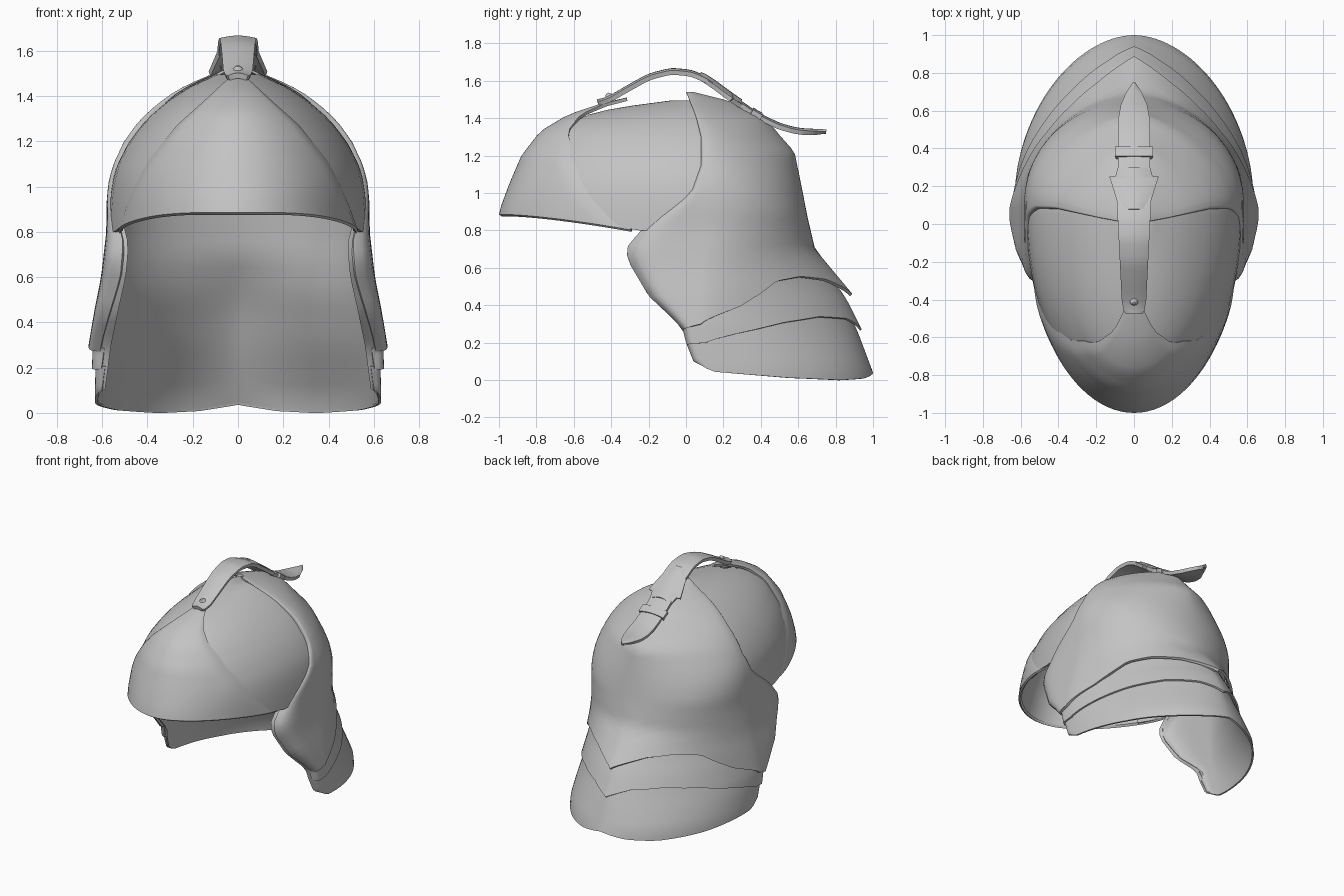
import bpy, bmesh, math
from mathutils import Vector

if "Cube" in bpy.data.objects:
    bpy.data.objects.remove(bpy.data.objects["Cube"])

steel = bpy.data.materials.new("grey_steel")
steel.diffuse_color = (0.55, 0.55, 0.55, 1)
steel.use_nodes = True
steel.node_tree.nodes["Principled BSDF"].inputs["Base Color"].default_value = steel.diffuse_color


def look(table, v):
    """Linear lookup in a list of (key, value) sorted by rising key."""
    if v <= table[0][0]:
        return table[0][1]
    for (a, p), (b, q) in zip(table, table[1:]):
        if v <= b:
            return p + (q - p) * (v - a) / (b - a)
    return table[-1][1]


def grid_object(name, rows, thickness=0.02, closed=False, keep=None, center=(0, 0, 0.6), angle=40):
    """Skin rows of points, face outward, thicken inward."""
    bm = bmesh.new()
    vs = [[bm.verts.new(p) for p in row] for row in rows]
    n = len(rows[0])
    for a, b in zip(vs, vs[1:]):
        for i in range(n if closed else n - 1):
            j = (i + 1) % n
            bm.faces.new((a[i], a[j], b[j], b[i]))
    if closed:
        bm.faces.new(vs[0])
    bmesh.ops.remove_doubles(bm, verts=bm.verts, dist=0.0005)
    bmesh.ops.recalc_face_normals(bm, faces=bm.faces)
    c = Vector(center)
    if sum(f.normal.dot(f.calc_center_median() - c) * f.calc_area() for f in bm.faces) < 0:
        bmesh.ops.reverse_faces(bm, faces=bm.faces)
    if keep:
        gone = [f for f in bm.faces if not keep(f.calc_center_median())]
        bmesh.ops.delete(bm, geom=gone, context='FACES')
    me = bpy.data.meshes.new(name)
    bm.to_mesh(me)
    bm.free()
    ob = bpy.data.objects.new(name, me)
    bpy.context.collection.objects.link(ob)
    me.materials.append(steel)
    bpy.ops.object.select_all(action='DESELECT')
    ob.select_set(True)
    bpy.context.view_layer.objects.active = ob
    if thickness:
        m = ob.modifiers.new("thickness", 'SOLIDIFY')
        m.thickness, m.offset = thickness, -1
        bpy.ops.object.modifier_apply(modifier=m.name)
    bpy.ops.object.shade_smooth_by_angle(angle=math.radians(angle))
    return ob


# Shared height tables: half width, and half width of the front panel
WIDTH = [(0.3, .66), (.45, .635), (.6, .605), (.8, .582), (.95, .58), (1.03, .57), (1.1, .55), (1.2, .503),
         (1.28, .445), (1.33, .397), (1.4, .31), (1.45, .225), (1.49, .13), (1.54, .03)]
EDGE = [(.8, .562), (.87, .555), (.95, .51), (1.1, .42), (1.27, .28), (1.4, .13), (1.48, .04), (1.51, .012)]
FRONT = [(.8, -1.0), (.9, -1.0), (1.05, -.945), (1.2, -.88), (1.33, -.78), (1.42, -.63), (1.48, -.45), (1.51, -.32)]


def brim_drop(y):
    return max(0, min(1, (y + .95) / .7)) ** 1.4


# Front panel: pointed at the crown, wide at the brim, sides tucked in
rows = []
for r in range(19):
    t = (r / 18) ** 1.4
    row = []
    for i in range(41):
        u = i / 20 - 1
        z = 1.51 - t * (1.51 - 0.885)
        w = look(WIDTH, z)
        th = u * math.asin(min(0.975, look(EDGE, z) / w))
        tuck = 1 - .03 * max(0, (abs(u) - .85) / .15) ** 2 * min(1, (1.51 - z) * 8)
        y = .05 + (look(FRONT, z) - .05) * math.cos(th) * tuck
        z -= 0.09 * brim_drop(y) * max(0, (t - .6) / .4) ** 2
        row.append((w * math.sin(th) * tuck, y, z))
    rows.append(row)
# rolled lip under the brim
rows.append([(x * .985, y * .985, z - .01) for x, y, z in rows[-1]])
grid_object("front_panel", rows, .018)

# Recessed crown between front panel and rear shell
BOWL_F = [(.85, -.98), (1.05, -.925), (1.2, -.86), (1.33, -.75), (1.4, -.6), (1.455, -.38), (1.495, -.08)]
BOWL_B = [(.85, .45), (1.2, .4), (1.4, .25), (1.495, .1)]
INSET = [(.85, .008), (1.0, .012), (1.15, .02), (1.3, .028)]
rows = []
for r in range(17):
    t = (r / 16) ** 1.5
    z0 = 1.495 - t * (1.495 - .88)
    w = look(WIDTH, z0) - look(INSET, z0)
    f, b = look(BOWL_F, z0), look(BOWL_B, z0)
    row = []
    for i in range(64):
        a = math.tau * i / 64
        y = .05 + ((.05 - f) if math.cos(a) < 0 else (b - .05)) * math.cos(a)
        z = z0 - .08 * brim_drop(y) * max(0, (t - .6) / .4) ** 2
        row.append((w * math.sin(a), y, z))
    rows.append(row)
grid_object("crown", rows, .015, closed=True, center=(0, 0, .9),
            keep=lambda p: p.y < .12 and not (p.y < -.1 and abs(p.x) < look(EDGE, p.z) - .07))

# Rear pieces: section runs along the cheek, then round the back
CHEEK = [(.05, .11), (.1, .04), (.2, .0), (.28, -.02), (.45, -.2), (.62, -.3), (.68, -.32), (.72, -.31), (.79, -.25),
         (.85, -.19), (.9, -.11), (1.0, .02), (1.15, .08), (1.3, .08), (1.42, .05), (1.54, .0)]
MID = [(.05, .15), (.3, .08), (.7, .1), (1.0, .12), (1.2, .12), (1.35, .11), (1.42, .08), (1.54, .02)]
POWER = [(.3, 1.5), (.46, 1.52), (.6, 1.65), (.75, 1.9), (.9, 2.05), (1.0, 1.95), (1.2, 1.62), (1.4, 1.45)]
CURL = [(.1, .03), (.35, .06), (.6, .085), (.75, .08), (.9, .035), (1.35, .03), (1.48, .012)]


def rear_piece(name, top, bottom, width, back, count, bias=1.0, thickness=.012, power=POWER):
    rows = []
    for r in range(count + 1):
        t = (r / count) ** bias
        row = []
        for i in range(-40, 41):
            k = 1 - abs(i) / 40
            z = look(top, k) + t * (look(bottom, k) - look(top, k))
            w, yc, ye = look(width, z), look(MID, z), look(CHEEK, z)
            if k < .25:
                q = k / .25
                x, y = w - look(CURL, z) * (1 - q) ** 6, ye + (yc - ye) * q ** 1.2
            else:
                e, a = 2 / look(power, z), (k - .25) / .75 * math.pi / 2
                x = w * max(0, math.cos(a)) ** e
                y = yc + (look(back, z) - yc) * math.sin(a) ** e
            row.append((x if i > 0 else -x, y, z))
        rows.append(row)
    grid_object(name, rows, thickness, center=(0, 0, .5))


SHELL_LOW = [(0, .27), (.25, .30), (.42, .39), (.56, .53), (.67, .555), (.8, .54), (1, .46)]
LAME_LOW = [(0, .19), (.25, .20), (.42, .26), (.56, .31), (.7, .34), (.85, .33), (1, .27)]
GUARD_LOW = [(0, .1), (.1, .06), (.25, .045), (.5, .012), (.7, .0), (.85, .01), (1, .04)]
FLARE = [(.04, 1.85), (.15, 1.75), (.32, 1.57), (.5, 1.5), (.6, 1.6), (.75, 1.88), (.9, 2.0)]


def raised(table, d):
    return [(k, z + d) for k, z in table]


rear_piece("rear_shell", [(0, 1.54), (1, 1.54)], SHELL_LOW, WIDTH,
           [(.46, .89), (.7, .69), (.87, .65), (1.05, .615), (1.22, .58), (1.31, .5), (1.41, .42), (1.49, .24),
            (1.54, .04)], 30, 1.4, .018)
rear_piece("upper_neck_plate", raised(SHELL_LOW, .015), LAME_LOW, [(.2, .645), (.3, .642), (.6, .595)],
           [(.27, .94), (.42, .865), (.6, .75)], 6, power=[(.27, 1.63), (.5, 1.5)])
rear_piece("lower_neck_plate", raised(LAME_LOW, .015), GUARD_LOW, [(0, .63), (.07, .632), (.2, .63), (.36, .622)],
           [(.04, 1.0), (.24, .925), (.36, .875)], 6, power=FLARE)
# Smooth lining that hides the plate joints inside
rear_piece("neck_lining", [(0, .92), (1, .92)], raised(GUARD_LOW, .006),
           [(0, .616), (.07, .618), (.3, .615), (.45, .6), (.7, .568), (.92, .555)],
           [(.04, .985), (.27, .875), (.46, .795), (.7, .665), (.87, .625), (.92, .615)], 16, 1.0, 0, FLARE)

# Strap over the crown
PATH = [(-.47, 1.50), (-.42, 1.515), (-.3, 1.585), (-.2, 1.64), (-.08, 1.67), (.03, 1.66), (.12, 1.62), (.25, 1.525),
        (.38, 1.435), (.5, 1.375), (.6, 1.348), (.75, 1.34)]


def ribbon(name, widths, lift=0.0, thickness=.025, bend=.012, steps=24):
    """Strip along the path; widths is a list of (y, half width)."""
    ys = sorted({y for y, _ in widths} |
                {widths[0][0] + (widths[-1][0] - widths[0][0]) * i / steps for i in range(steps + 1)})
    rows = []
    for y in ys:
        h = look(widths, y)
        z = (look(PATH, y - .03) + 2 * look(PATH, y) + look(PATH, y + .03)) / 4 + lift
        rows.append([(h * s, y, z - bend * s * s) for s in (-1, -.85, -.4, 0, .4, .85, 1)])
    grid_object(name, rows, thickness, center=(0, .1, 0))


ribbon("strap", [(-.475, .045), (-.46, .055), (-.4, .065), (-.1, .08), (.1, .09), (.2, .088)])
ribbon("strap_wings", [(.08, .07), (.12, .09), (.17, .105), (.25, .13), (.255, .098), (.3, .085)], .01, .025, .028, 10)
ribbon("strap_tail", [(.2, .08), (.4, .085), (.55, .085), (.63, .07), (.7, .04), (.75, .006)], 0, .025)
ribbon("strap_collar", [(.36, .1), (.41, .1)], .008, .04, .012, 4)

# Small stud at the front end of the strap
bpy.ops.mesh.primitive_cone_add(vertices=10, radius1=.03, radius2=.008, depth=.025, location=(0, -.415, 1.522),
                                rotation=(math.radians(28), 0, 0))
stud = bpy.context.object
stud.name = "strap_stud"
stud.data.materials.append(steel)
bpy.ops.object.shade_smooth_by_angle()
